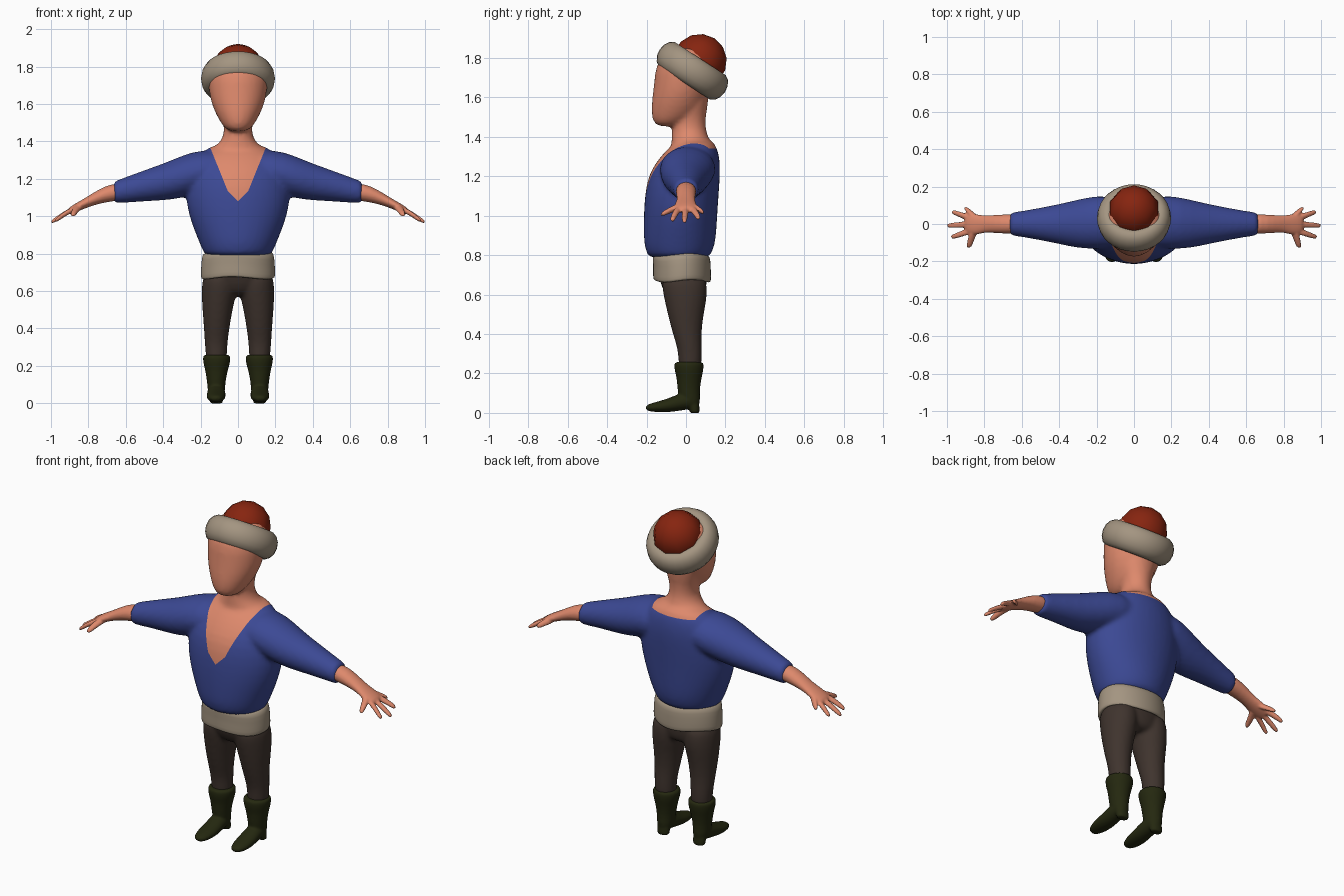
import bpy, bmesh
from math import sin, cos, pi, radians
from mathutils import Vector

cube = bpy.data.objects.get("Cube")
if cube:
    bpy.data.objects.remove(cube)


def material(name, rgb):
    m = bpy.data.materials.new(name)
    m.use_nodes = True
    m.diffuse_color = (*rgb, 1)
    bsdf = m.node_tree.nodes["Principled BSDF"]
    bsdf.inputs["Base Color"].default_value = (*rgb, 1)
    bsdf.inputs["Roughness"].default_value = 0.8
    return m


SKIN = material("skin", (0.73, 0.25, 0.15))
BLUE = material("blue cloth", (0.045, 0.067, 0.30))
FUR = material("tan fur", (0.37, 0.30, 0.22))
BROWN = material("dark brown cloth", (0.05, 0.034, 0.027))
LEATHER = material("dark green leather", (0.018, 0.021, 0.005))
RED = material("red felt", (0.24, 0.018, 0.005))


def loft(bm, rings, axis="Z", sides=20, mirror=False, wave=0):
    """Closed tube of ellipses: (position on axis, centre a, centre b, radius a, radius b)."""
    for side in ((1, -1) if mirror else (1,)):
        loops = []
        for p, ca, cb, ra, rb in rings:
            loop = []
            for i in range(sides):
                t = 2 * pi * i / sides
                a, b = ca + ra * cos(t), cb + rb * sin(t)
                q = p + wave * sin(3 * t + 0.5)
                x, y, z = {"X": (q, a, b), "Y": (a, q, b), "Z": (a, b, q)}[axis]
                loop.append(bm.verts.new((x * side, y, z)))
            loops.append(loop)
        for low, high in zip(loops, loops[1:]):
            for i in range(sides):
                j = (i + 1) % sides
                bm.faces.new((low[i], low[j], high[j], high[i]))
        bm.faces.new(loops[0][::-1])
        bm.faces.new(loops[-1])


def finish(name, bm, mats, voxel=0, smooth=0):
    """Round the lofts, fuse them into one skin, and bake the result."""
    bmesh.ops.recalc_face_normals(bm, faces=bm.faces)
    mesh = bpy.data.meshes.new(name)
    bm.to_mesh(mesh)
    bm.free()
    ob = bpy.data.objects.new(name, mesh)
    bpy.context.collection.objects.link(ob)
    ob.modifiers.new("Round", "SUBSURF").levels = 1
    if voxel:
        fuse = ob.modifiers.new("Fuse", "REMESH")
        fuse.mode, fuse.voxel_size = "VOXEL", voxel
    if smooth:
        relax = ob.modifiers.new("Relax", "SMOOTH")
        relax.factor, relax.iterations = 0.5, smooth
    bpy.context.view_layer.update()
    graph = bpy.context.evaluated_depsgraph_get()
    baked = bpy.data.meshes.new_from_object(ob.evaluated_get(graph))
    ob.modifiers.clear()
    ob.data = baked
    baked.materials.clear()
    for m in mats:
        baked.materials.append(m)
    for f in baked.polygons:
        f.use_smooth = True
        f.material_index = 0
    return ob


# Torso with sleeves, neck and head
bm = bmesh.new()
loft(bm, [(.785, 0, -.035, .165, .145), (.80, 0, -.035, .185, .163), (.85, 0, -.033, .206, .182),
          (.92, 0, -.03, .235, .187), (1.0, 0, -.028, .265, .189), (1.1, 0, -.022, .285, .19),
          (1.2, 0, -.01, .28, .185), (1.27, 0, .01, .255, .165), (1.33, 0, .03, .21, .135),
          (1.37, 0, .045, .155, .1), (1.385, 0, .045, .1, .075)])
loft(bm, [(.05, .01, 1.25, .14, .10), (.2, .01, 1.24, .145, .118), (.3, 0, 1.21, .132, .115),
          (.4, 0, 1.182, .108, .1), (.5, 0, 1.163, .088, .084), (.6, 0, 1.14, .07, .07),
          (.65, 0, 1.13, .063, .061), (.66, 0, 1.128, .061, .06), (.664, 0, 1.128, .058, .057)],
     "X", mirror=True)
loft(bm, [(1.3, 0, .03, .17, .11), (1.365, 0, .03, .14, .105), (1.395, 0, .02, .095, .094),
          (1.44, 0, .015, .075, .086), (1.5, 0, .015, .077, .084), (1.6, 0, .03, .11, .09),
          (1.65, 0, .03, .1, .08)])
loft(bm, [(1.452, 0, -.095, .04, .045), (1.472, 0, -.082, .075, .085), (1.52, 0, -.053, .107, .126),
          (1.6, 0, -.03, .145, .143), (1.68, 0, -.015, .159, .147), (1.76, 0, -.005, .165, .152),
          (1.83, 0, .02, .14, .13), (1.86, 0, .03, .09, .08)])
body = finish("shirt_neck_and_head", bm, [BLUE, SKIN], .013, 4)

# Neckline: cut a V in front and a shallow scoop behind, then colour the skin inside
corners = [(0, 1.08), (.055, 1.135), (.15, 1.37)]
BACK_COLLAR = 1.342
lines = [(Vector((s * x0, 0, z0)), Vector((-s * (z1 - z0), 0, x1 - x0)).normalized())
         for (x0, z0), (x1, z1) in zip(corners, corners[1:]) for s in (1, -1)]
bm = bmesh.new()
bm.from_mesh(body.data)
for co, no in lines + [(Vector((0, 0, BACK_COLLAR)), Vector((0, 0, 1)))]:
    bmesh.ops.bisect_plane(bm, geom=bm.verts[:] + bm.edges[:] + bm.faces[:],
                           dist=1e-5, plane_co=co, plane_no=no)
for f in bm.faces:
    c = f.calc_center_median()
    inside = all((c - co).dot(no) > 0 for co, no in lines)
    f.material_index = int(inside and (c.y < .03 or c.z > BACK_COLLAR))
bm.to_mesh(body.data)
bm.free()

# Forearms, palms and spread fingers
bm = bmesh.new()
loft(bm, [(.6, 0, 1.13, .05, .045), (.68, 0, 1.127, .053, .048), (.75, 0, 1.102, .048, .038),
          (.80, 0, 1.078, .045, .03), (.84, -.003, 1.058, .056, .026), (.88, 0, 1.04, .058, .022),
          (.91, 0, 1.025, .045, .016)], "X", mirror=True)
for y0, y1, x1, z1 in ((.03, .062, .975, .985), (0, -.008, 1.0, .968), (-.035, -.068, .98, .975)):
    loft(bm, [(.87, y0, 1.04, .019, .017), (.92, (y0 + y1) / 2, 1.018, .017, .016),
              (x1 - .015, y1, z1 + .008, .015, .014), (x1, y1, z1, .009, .009)],
         "X", 12, True)
for s, tip, x1, z1 in ((1, .092, .9, 1.015), (-1, .128, .885, 1.005)):
    loft(bm, [(s * .02, .84, 1.055, .026, .02), (s * .055, .865, 1.04, .021, .018),
              (s * (tip - .012), x1 - .005, z1 + .006, .017, .015), (s * tip, x1, z1, .009, .009)],
         "Y", 12, True)
finish("forearms_and_hands", bm, [SKIN], .006, 3)

# Trousers
bm = bmesh.new()
loft(bm, [(.57, 0, .0, .07, .07), (.6, 0, -.003, .16, .105), (.67, 0, -.015, .188, .122),
          (.76, 0, -.02, .185, .13), (.78, 0, -.02, .15, .1)])
loft(bm, [(.2, .115, .02, .055, .055), (.27, .116, .021, .058, .06), (.33, .117, .018, .062, .062),
          (.4, .114, .005, .069, .073), (.5, .11, -.002, .081, .092), (.58, .102, -.002, .094, .11),
          (.66, .098, -.01, .095, .118), (.7, .095, -.01, .08, .1)], mirror=True)
finish("trousers", bm, [BROWN], .011, 4)

# Fur hem below the shirt
bm = bmesh.new()
loft(bm, [(.69, 0, -.02, .17, .12), (.668, 0, -.02, .185, .132), (.668, 0, -.02, .198, .146),
          (.69, 0, -.02, .2, .148), (.75, 0, -.02, .197, .146), (.80, 0, -.025, .192, .148),
          (.815, 0, -.025, .17, .13)], sides=32, wave=.007)
finish("fur_hem", bm, [FUR])

# Boots: flared shaft, pointed foot and heel
bm = bmesh.new()
loft(bm, [(.03, .115, .03, .04, .04), (.07, .116, .018, .047, .054), (.12, .116, .013, .05, .057),
          (.18, .115, .016, .062, .064), (.21, .114, .015, .071, .073), (.24, .114, .015, .075, .076),
          (.255, .114, .015, .073, .074), (.26, .114, .015, .06, .06)], mirror=True)
loft(bm, [(-.205, .118, .026, .015, .01), (-.19, .118, .026, .035, .019), (-.14, .118, .031, .05, .028),
          (-.08, .117, .04, .052, .037), (-.03, .116, .056, .049, .045), (.03, .116, .065, .045, .045),
          (.06, .116, .065, .035, .035)], "Y", mirror=True)
loft(bm, [(-.002, .116, .045, .034, .023), (.004, .116, .045, .036, .025), (.03, .116, .04, .038, .028),
          (.06, .116, .035, .04, .033)], mirror=True)
finish("boots", bm, [LEATHER], .007, 3)

# Hat: tilted fur brim and a low-poly felt crown
TILT = (radians(-33), 0, 0)
bpy.ops.mesh.primitive_torus_add(location=(0, .032, 1.735), rotation=TILT, major_segments=32,
                                 minor_segments=14, major_radius=.142, minor_radius=.056)
brim = bpy.context.object
brim.name, brim.scale = "hat_brim", (1, 1, 1.35)
brim.data.materials.append(FUR)
bpy.ops.mesh.primitive_uv_sphere_add(segments=10, ring_count=7, radius=.137,
                                     location=(0, .07, 1.785), rotation=TILT)
crown = bpy.context.object
crown.name = "hat_crown"
crown.data.materials.append(RED)
for ob in (brim, crown):
    for f in ob.data.polygons:
        f.use_smooth = True
